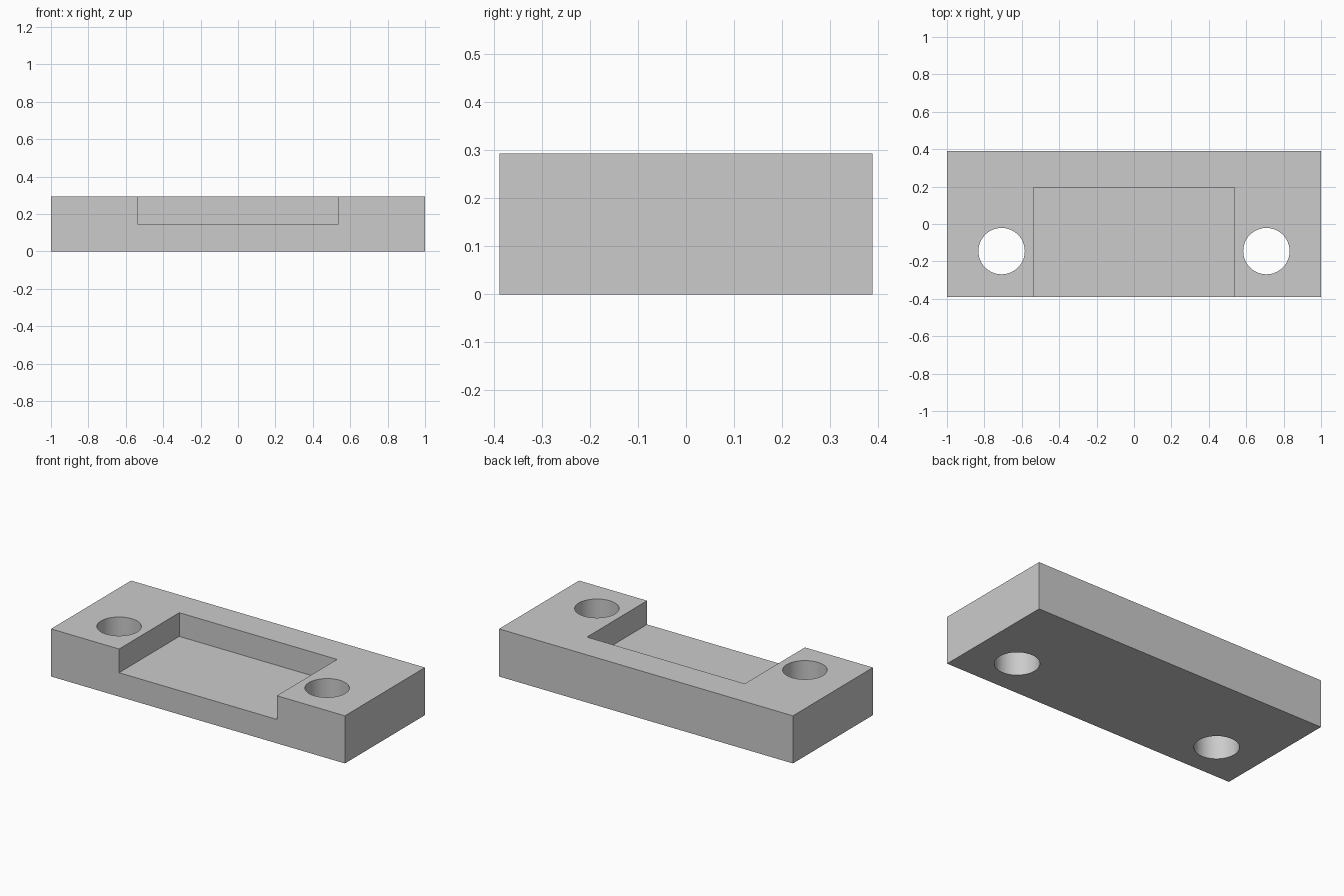
import bpy

if "Cube" in bpy.data.objects:
    bpy.data.objects.remove(bpy.data.objects["Cube"], do_unlink=True)

HALF_X, HALF_Y, HEIGHT = 1.0, 0.389, 0.293
POCKET_X, POCKET_BACK, POCKET_FLOOR = 0.537, 0.196, 0.147
HOLE_X, HOLE_Y, HOLE_R = 0.708, -0.145, 0.124
OVERCUT = 0.1


def box(name, low, high):
    """Axis-aligned box between two corners."""
    centre = [(a + b) / 2 for a, b in zip(low, high)]
    bpy.ops.mesh.primitive_cube_add(size=1, location=centre)
    obj = bpy.context.object
    obj.name = name
    obj.scale = [b - a for a, b in zip(low, high)]
    bpy.ops.object.transform_apply(location=True, rotation=True, scale=True)
    return obj


def cut(target, cutter):
    """Subtract the cutter from the target, then discard it."""
    cutter.hide_render = True
    mod = target.modifiers.new("cut", 'BOOLEAN')
    mod.operation = 'DIFFERENCE'
    mod.solver = 'EXACT'
    mod.object = cutter
    bpy.ops.object.select_all(action='DESELECT')
    target.select_set(True)
    bpy.context.view_layer.objects.active = target
    bpy.ops.object.modifier_apply(modifier=mod.name)
    bpy.data.objects.remove(cutter, do_unlink=True)


# Solid mounting block
block = box("mounting_block", (-HALF_X, -HALF_Y, 0), (HALF_X, HALF_Y, HEIGHT))

# Pocket open to the front and top
cut(block, box("pocket_cutter",
               (-POCKET_X, -HALF_Y - OVERCUT, POCKET_FLOOR),
               (POCKET_X, POCKET_BACK, HEIGHT + OVERCUT)))

# Through holes on both sides
for side in (-1, 1):
    bpy.ops.mesh.primitive_cylinder_add(
        vertices=64, radius=HOLE_R, depth=HEIGHT + 2 * OVERCUT,
        location=(side * HOLE_X, HOLE_Y, HEIGHT / 2))
    cut(block, bpy.context.object)

# Single plain grey
grey = bpy.data.materials.new("plain_grey")
grey.use_nodes = True
colour = (0.6, 0.6, 0.6, 1)
grey.diffuse_color = colour
grey.node_tree.nodes["Principled BSDF"].inputs["Base Color"].default_value = colour
block.data.materials.clear()
block.data.materials.append(grey)
for face in block.data.polygons:
    face.material_index = 0

# Smooth hole walls, sharp edges elsewhere
bpy.ops.object.shade_smooth_by_angle()
